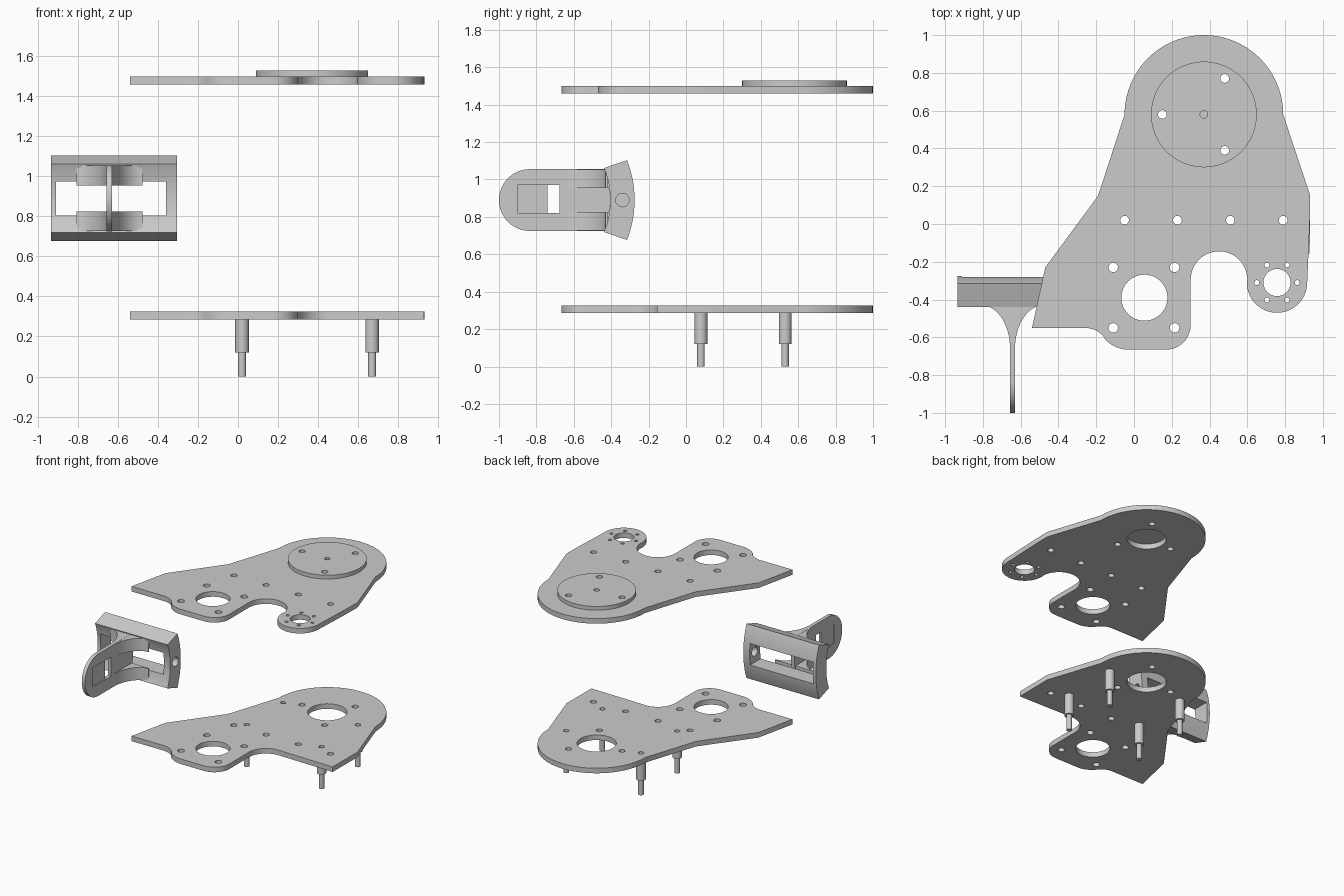
import bpy, bmesh
from math import cos, sin, radians
from mathutils import Matrix

if "Cube" in bpy.data.objects:
    bpy.data.objects.remove(bpy.data.objects["Cube"])


def arc(cx, cy, r, a0, a1, n=24):
    return [(cx + r * cos(radians(a0 + (a1 - a0) * i / n)),
             cy + r * sin(radians(a0 + (a1 - a0) * i / n))) for i in range(n + 1)]


def circle(cx, cy, r, n=32):
    return arc(cx, cy, r, 0, 360, n)[:-1]


def rect(x0, y0, x1, y1):
    return [(x0, y0), (x1, y0), (x1, y1), (x0, y1)]


def prism(name, loops, lo, hi, axis='z'):
    """Fill the outline (inner loops are holes) and extrude it along z or x."""
    cu = bpy.data.curves.new(name + "_profile", 'CURVE')
    cu.dimensions = '2D'
    cu.fill_mode = 'BOTH'
    cu.extrude = (hi - lo) / 2
    for pts in loops:
        s = cu.splines.new('POLY')
        s.points.add(len(pts) - 1)
        for p, q in zip(s.points, pts):
            p.co = (q[0], q[1], 0, 1)
        s.use_cyclic_u = True
    tmp = bpy.data.objects.new(name + "_tmp", cu)
    bpy.context.collection.objects.link(tmp)
    dg = bpy.context.evaluated_depsgraph_get()
    me = bpy.data.meshes.new_from_object(tmp.evaluated_get(dg))
    bpy.data.objects.remove(tmp)
    bpy.data.curves.remove(cu)
    me.name = name
    bm = bmesh.new()
    bm.from_mesh(me)
    bmesh.ops.remove_doubles(bm, verts=bm.verts, dist=1e-5)
    bmesh.ops.translate(bm, verts=bm.verts, vec=(0, 0, (lo + hi) / 2))
    if axis == 'x':   # profile (u, v) becomes (y, z)
        m = Matrix(((0, 0, 1), (1, 0, 0), (0, 1, 0)))
        bmesh.ops.transform(bm, matrix=m.to_4x4(), verts=bm.verts)
    bmesh.ops.recalc_face_normals(bm, faces=bm.faces)
    bm.to_mesh(me)
    bm.free()
    ob = bpy.data.objects.new(name, me)
    bpy.context.collection.objects.link(ob)
    bpy.ops.object.select_all(action='DESELECT')
    ob.select_set(True)
    bpy.context.view_layer.objects.active = ob
    bpy.ops.object.shade_smooth_by_angle(angle=radians(25))
    return ob


# Shared plate outline and hole pattern
HUB = (0.37, 0.58)
LOBE = (0.757, -0.31)
left_side = ([(-0.19, 0.15), (-0.47, -0.23), (-0.54, -0.55)]
             + arc(-0.26, -0.68, 0.13, 90, 42, 8)
             + arc(-0.03, -0.50, 0.165, 222, 270, 8)
             + arc(0.17, -0.535, 0.13, 270, 360, 12))
hub_arc = arc(*HUB, 0.42, 0, 180, 48)
hub_screws = [circle(HUB[0] + 0.22 * cos(radians(a)), HUB[1] + 0.22 * sin(radians(a)), 0.023)
              for a in (60, 180, 300)]
holes = ([circle(*HUB, 0.14, 48), circle(0.055, -0.39, 0.122, 48)] + hub_screws
         + [circle(x, 0.02, 0.023) for x in (-0.05, 0.23, 0.51, 0.79)]
         + [circle(x, y, 0.025) for x in (-0.11, 0.215) for y in (-0.23, -0.55)])

# Upper plate with the round lobe on the right
upper = (left_side + arc(0.45, -0.295, 0.15, 180, 0, 24)
         + arc(*LOBE, 0.16, 180, 360, 32)
         + [(0.93, 0.0), (0.933, 0.15)] + hub_arc)
lobe_holes = [circle(*LOBE, 0.072)] + [
    circle(LOBE[0] + 0.107 * cos(radians(a)), LOBE[1] + 0.107 * sin(radians(a)), 0.013, 16)
    for a in range(0, 360, 60)]
prism("upper_plate", [upper] + holes + lobe_holes, 1.46, 1.50)

# Lower plate with a square corner instead, plus holes above the standoffs
PINS = [(x, y) for x in (0.02, 0.67) for y in (0.08, 0.53)]
lower = (left_side + arc(0.45, -0.295, 0.15, 180, 90, 12)
         + [(0.93, -0.155), (0.933, 0.15)] + hub_arc)
prism("lower_plate", [lower] + holes + [circle(x, y, 0.02) for x, y in PINS], 0.285, 0.325)

# Hub disc, with a blind centre hole
disc = circle(*HUB, 0.28, 64)
prism("hub_disc_base", [disc] + hub_screws, 1.50, 1.512)
prism("hub_disc_top", [disc] + hub_screws + [circle(*HUB, 0.02)], 1.512, 1.53)

# Stepped standoffs
for x, y in PINS:
    prism("standoff_body", [circle(x, y, 0.034)], 0.12, 0.285)
    prism("standoff_stud", [circle(x, y, 0.02)], 0.0, 0.12)

# Bracket: curved frame built from two cheeks and two bars around a window
CY, CZ, RO, RI = -0.862, 0.89, 0.587, 0.457
XL, XR, WL, WR = -0.935, -0.305, -0.91, -0.36
section = arc(CY, CZ, RO, -21.3, 21.3, 24) + arc(CY, CZ, RI, 22, -22, 24)
prism("bracket_left_cheek", [section], XL, WL, 'x')
prism("bracket_right_cheek", [section, circle(-0.34, CZ, 0.036)], WR, XR, 'x')
top_bar = arc(CY, CZ, RO, 8.3, 21.3, 10) + arc(CY, CZ, RI, 22, 10.7, 10)
prism("bracket_top_bar", [top_bar], WL, WR, 'x')
prism("bracket_bottom_bar", [[(y, 2 * CZ - z) for y, z in top_bar]], WL, WR, 'x')

# Bracket fin with rounded nose and a half-open pocket
FX, T = -0.643, 0.014
fin = arc(-0.835, CZ, 0.165, 90, 270, 40) + [(-0.42, CZ - 0.165), (-0.405, CZ), (-0.42, CZ + 0.165)]
prism("bracket_fin", [fin, rect(-0.90, 0.82, -0.675, 0.97)], FX - T, FX + T, 'x')
prism("bracket_fin_pocket_floor", [rect(-0.90, 0.82, -0.74, 0.97)], FX - 0.01, FX + 0.004, 'x')

# Curved flares joining the fin to the bars
for s in (-1, 1):
    curve = [(FX + s * (0.165 - 0.152 * sin(radians(a))), -0.43 - 0.23 * (1 - cos(radians(a))))
             for a in range(0, 91, 6)]
    flare = [(FX + s * 0.013, -0.42), (FX + s * 0.165, -0.42)] + curve
    prism("bracket_lower_flare", [flare], 0.726, 0.825)
    prism("bracket_upper_flare", [flare], 0.955, 1.054)
